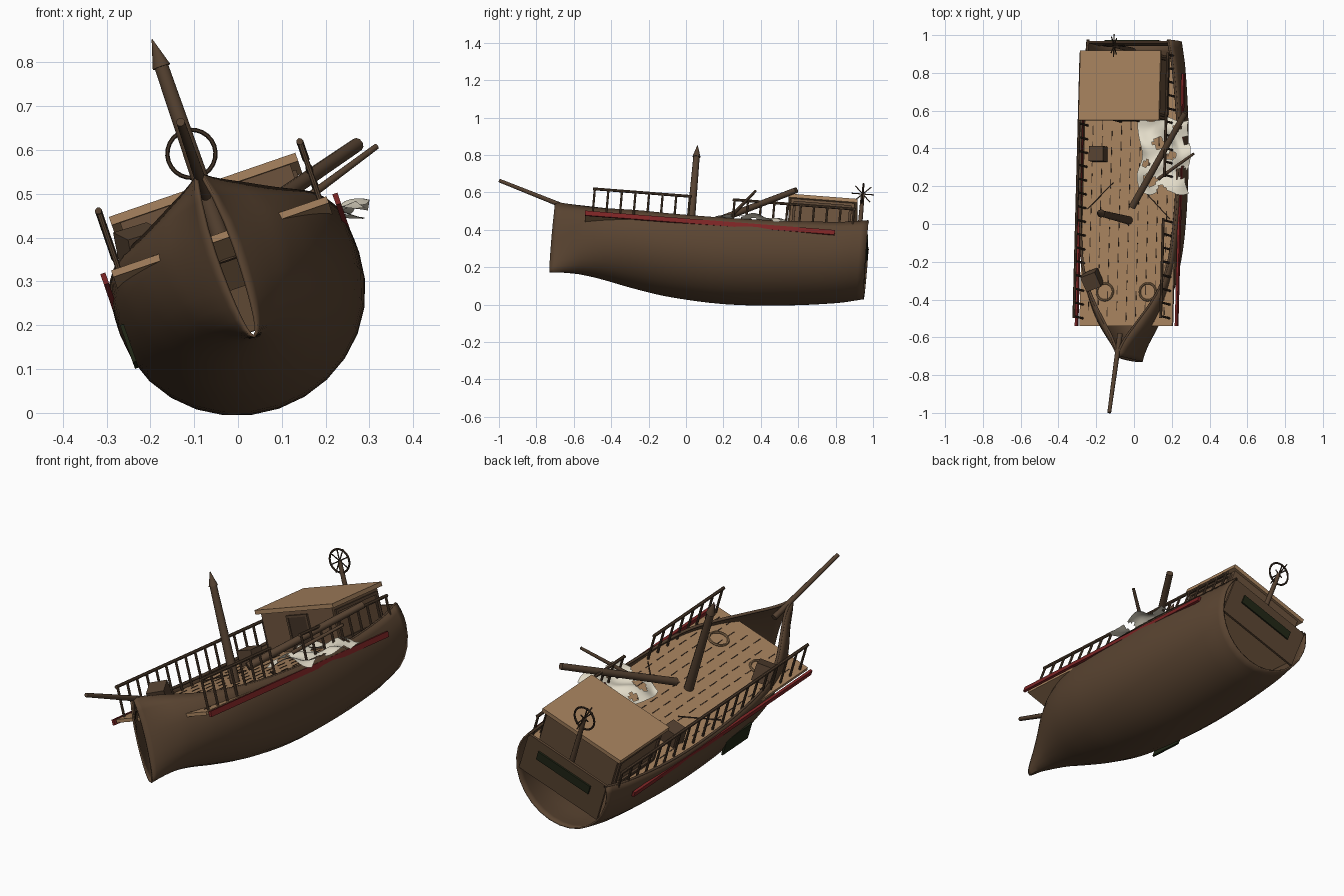
import bpy, bmesh, math, random
from math import sin, cos, pi, radians
from mathutils import Matrix, Vector

random.seed(4)
if "Cube" in bpy.data.objects:
    bpy.data.objects.remove(bpy.data.objects["Cube"])

# The wreck lies heeled to one side with its bow raised
HEEL = (Matrix.Rotation(radians(-19), 4, 'Y') @ Matrix.Rotation(radians(-4.7), 4, 'X')
        @ Matrix.Translation((0.092, 0, 0)))
FLAT = Matrix.Identity(4)
DECK = 0.356


def material(name, rgb):
    m = bpy.data.materials.new(name)
    m.use_nodes = True
    m.diffuse_color = (*rgb, 1)
    m.node_tree.nodes["Principled BSDF"].inputs["Base Color"].default_value = (*rgb, 1)
    return m


hull_brown = material("hull brown", (0.105, 0.06, 0.032))
timber = material("spar brown", (0.09, 0.053, 0.03))
dark = material("dark wood", (0.05, 0.03, 0.018))
tan = material("deck tan", (0.37, 0.215, 0.108))
cabin_brown = material("cabin brown", (0.14, 0.08, 0.043))
red = material("faded red", (0.2, 0.018, 0.018))
canvas = material("canvas cream", (0.76, 0.71, 0.58))
board_green = material("blackened green", (0.015, 0.02, 0.008))
rope = material("rope", (0.25, 0.15, 0.075))


def finish(name, bm, mat, frame=HEEL, smooth=False):
    mesh = bpy.data.meshes.new(name)
    bm.to_mesh(mesh)
    bm.free()
    mesh.materials.append(mat)
    ob = bpy.data.objects.new(name, mesh)
    bpy.context.collection.objects.link(ob)
    ob.matrix_world = frame
    if smooth:
        bpy.ops.object.select_all(action='DESELECT')
        ob.select_set(True)
        bpy.context.view_layer.objects.active = ob
        bpy.ops.object.shade_smooth_by_angle(angle=radians(40))
    return ob


def boxes(name, items, mat, turn=FLAT):
    """Each item is (centre, size)."""
    bm = bmesh.new()
    for c, s in items:
        bmesh.ops.create_cube(bm, size=1, matrix=Matrix.Translation(c) @ turn @ Matrix.Diagonal((*s, 1)))
    return finish(name, bm, mat)


def rods(name, items, mat, frame=HEEL, sides=10):
    """Each item is (start, end, start radius, end radius)."""
    bm = bmesh.new()
    for p, q, r1, r2 in items:
        p, q = Vector(p), Vector(q)
        spin = (q - p).to_track_quat('Z', 'Y').to_matrix().to_4x4()
        bmesh.ops.create_cone(bm, cap_ends=True, segments=sides, radius1=r1, radius2=r2,
                              depth=(q - p).length, matrix=Matrix.Translation((p + q) / 2) @ spin)
    return finish(name, bm, mat, frame, True)


def ring(name, centre, major, minor, mat, turn=FLAT):
    bm = bmesh.new()
    n, k = 24, 6
    v = [[bm.verts.new(Vector(centre) + turn @ Vector((
        (major + minor * cos(b)) * cos(a), (major + minor * cos(b)) * sin(a), minor * sin(b))))
        for b in (2 * pi * j / k for j in range(k))] for a in (2 * pi * i / n for i in range(n))]
    for i in range(n):
        for j in range(k):
            a, b = (i + 1) % n, (j + 1) % k
            bm.faces.new((v[i][j], v[a][j], v[a][b], v[i][b]))
    return finish(name, bm, mat, HEEL, True)


# Hull: stations of (y, half width, keel, sheer, inward lean), open at both ends
STATIONS = [(-.74, .02, .097, .484, .9), (-.65, .085, .104, .465, .6), (-.57, .14, .105, .445, .4),
            (-.45, .2, .09, .415, .2), (-.3, .245, .06, .395, .08), (-.1, .27, .028, .38, .05),
            (.2, .28, .011, .375, .03), (.5, .278, .028, .385, .03), (.8, .262, .065, .412, .07),
            (.943, .247, .097, .441, .1)]


def slope(i, k):
    a, b = STATIONS[max(i - 1, 0)], STATIONS[min(i + 1, len(STATIONS) - 1)]
    return (b[k] - a[k]) / (b[0] - a[0])


def station(i, t):
    a, b = STATIONS[i], STATIONS[i + 1]
    h = b[0] - a[0]
    out = [a[0] + h * t]
    for k in range(1, 5):
        out.append((2 * t**3 - 3 * t * t + 1) * a[k] + (3 * t * t - 2 * t**3) * b[k]
                   + h * ((t**3 - 2 * t * t + t) * slope(i, k) + (t**3 - t * t) * slope(i + 1, k)))
    return out


def section(y, a, keel, sheer, lean):
    zc = keel + (0.75 - 0.25 * lean) * (sheer - keel)
    half = [(a * sin(u), zc - (zc - keel) * cos(u)) for u in (pi / 2 * i / 7 for i in range(8))]
    half += [(a * (1 - lean * t * t), zc + (sheer - zc) * t) for t in (0.33, 0.67, 1)]
    return [Vector((-x, y, z)) for x, z in half[:0:-1]] + [Vector((x, y, z)) for x, z in half]


bm = bmesh.new()
rows = [station(i, t) for i in range(len(STATIONS) - 1) for t in (0, .25, .5, .75)]
rows.append(list(STATIONS[-1]))
grid = [[bm.verts.new(p) for p in section(*r)] for r in rows]
for r0, r1 in zip(grid, grid[1:]):
    for j in range(len(r0) - 1):
        bm.faces.new((r0[j], r0[j + 1], r1[j + 1], r1[j]))
hull = finish("hull", bm, hull_brown, HEEL, True)
shell = hull.modifiers.new("shell", 'SOLIDIFY')
shell.thickness = 0.008
shell.offset = 1 if hull.data.polygons[len(hull.data.polygons) // 2].normal.z > 0 else -1

# Gunwale caps along both sheer lines
for side, j in (("right", 0), ("left", -1)):
    curve = bpy.data.curves.new(side + "_gunwale", 'CURVE')
    curve.dimensions = '3D'
    curve.bevel_depth = 0.007
    curve.bevel_resolution = 1
    line = curve.splines.new('POLY')
    line.points.add(len(rows) - 1)
    for pt, r in zip(line.points, rows):
        pt.co = (*section(*r)[j], 1)
    curve.materials.append(timber)
    cap = bpy.data.objects.new(side + "_gunwale", curve)
    bpy.context.collection.objects.link(cap)
    cap.matrix_world = HEEL

# Deck with broken plank seams
boxes("deck", [((0, .14, DECK - .008), (.52, 1.42, .016))], tan)
seams = []
for i in range(-4, 5):
    y = -.55 + .03 * (i % 3)
    while y < .5:
        seams.append(((i * .053, y + .025, DECK), (.004, .05, .004)))
        y += .085
boxes("deck_seams", seams, dark)

# Rubbing strakes and hanging board
boxes("red_strakes", [((s * .28, .1, .343), (.012, 1.34, .026)) for s in (-1, 1)], red)
boxes("side_board", [((-.277, -.06, .22), (.009, .19, .09))], board_green)

# Railings: whole on the low side, broken on the high side
for name, x, y0, y1 in (("right_railing", -.243, -.53, .86), ("left_front_railing", .243, -.53, -.02),
                        ("left_rear_railing", .243, .22, .86)):
    n = round((y1 - y0) / .075)
    parts = [((x, y, DECK - .01), (x, y, .495), .006, .006)
             for y in (y0 + (y1 - y0) * i / n for i in range(n + 1))]
    rods(name, parts + [((x, y0 - .01, .497), (x, y1 + .01, .497), .008, .008)], timber, sides=8)

# Cabin
boxes("cabin", [((0, .69, .45), (.41, .34, .19))], cabin_brown)
boxes("cabin_roof", [((0, .69, .552), (.45, .37, .02))], tan)
frame_bits = []
for s in (-1, 1):
    frame_bits += [((s * .208, .69, z), (.012, .31, .014)) for z in (.385, .52)]
    frame_bits += [((s * .208, y, .452), (.012, .014, .135)) for y in (.54, .84)]
boxes("cabin_side_frames", frame_bits, timber)
boxes("cabin_door", [((0, .518, .435), (.1, .008, .155))], dark)
boxes("door_frame", [((s * .055, .516, .437), (.01, .014, .16)) for s in (-1, 1)]
      + [((0, .516, .518), (.12, .014, .01))], timber)

# Stern panel and its plain board
boxes("stern_panel", [((0, .931, .342), (.45, .012, .2))], hull_brown)
boxes("stern_board", [((0, .941, .37), (.3, .008, .045))], board_green)

# Steering wheel: rim across the ship, spokes fore and aft
hub = Vector((0, .893, .669))
ring("wheel_rim", hub, .055, .005, dark, Matrix.Rotation(pi / 2, 4, 'X'))
rods("wheel_spokes", [(hub, hub + Vector((0, cos(a), sin(a))) * .06, .003, .003)
                      for a in (pi / 4 * i for i in range(8))], dark, sides=6)
rods("wheel_post", [((0, .893, DECK), hub, .014, .01)], timber)

# Broken mast, bowsprit, fallen spars
rods("mast_stump", [((0, -.01, DECK - .02), (0, -.01, .81), .023, .017),
                    ((0, -.01, .805), (0, -.01, .872), .022, .001)], timber)
rods("bowsprit", [((0, -.62, .445), (0, -1.05, .586), .014, .01)], timber)
rods("fallen_mast", [((-.01, .09, .42), (.272, .59, .612), .019, .016)], timber, FLAT)
rods("fallen_yard", [((.13, .24, .47), (.316, .372, .608), .01, .007)], timber, FLAT)

# Torn sail draped over the high side
HOLES = [(.17, .4, .03), (.24, .33, .025), (.3, .24, .03), (.13, .2, .035), (.2, .14, .03),
         (.32, .42, .03), (.1, .29, .02), (.27, .47, .02)]
bm = bmesh.new()
bmesh.ops.create_grid(bm, x_segments=20, y_segments=28, size=.5)
for v in bm.verts:
    x, y = .2 + .27 * v.co.x, .33 + .39 * v.co.y
    z = .392 + .012 * sin(30 * x + 14 * y) + .008 * sin(41 * y - 20 * x) - .3 * max(0, x - .28)
    v.co = (x + .015 * sin(23 * y), y + .012 * sin(37 * x), z)
torn = [f for f in bm.faces if any(
    math.hypot(f.calc_center_median().x - hx, f.calc_center_median().y - hy) < r * random.uniform(.75, 1.15)
    for hx, hy, r in HOLES)]
bmesh.ops.delete(bm, geom=torn, context='FACES')
finish("torn_sail", bm, canvas, HEEL, True)

# Deck clutter
boxes("rear_crate", [((-.168, .34, DECK + .035), (.08, .08, .075))], timber)
boxes("front_crate", [((-.18, -.33, DECK + .045), (.085, .085, .085))], timber,
      Matrix.Rotation(.35, 4, 'Z') @ Matrix.Rotation(.4, 4, 'X'))
for side, s in (("right", -1), ("left", 1)):
    ring(side + "_rope_coil", (s * .12, -.39, DECK + .005), .045, .006, rope)
rods("loose_lines", [((-.23, .05, DECK + .004), (-.09, .19, DECK + .004), .003, .003),
                     ((.23, .0, DECK + .004), (.1, .13, DECK + .004), .003, .003)], dark, sides=6)
